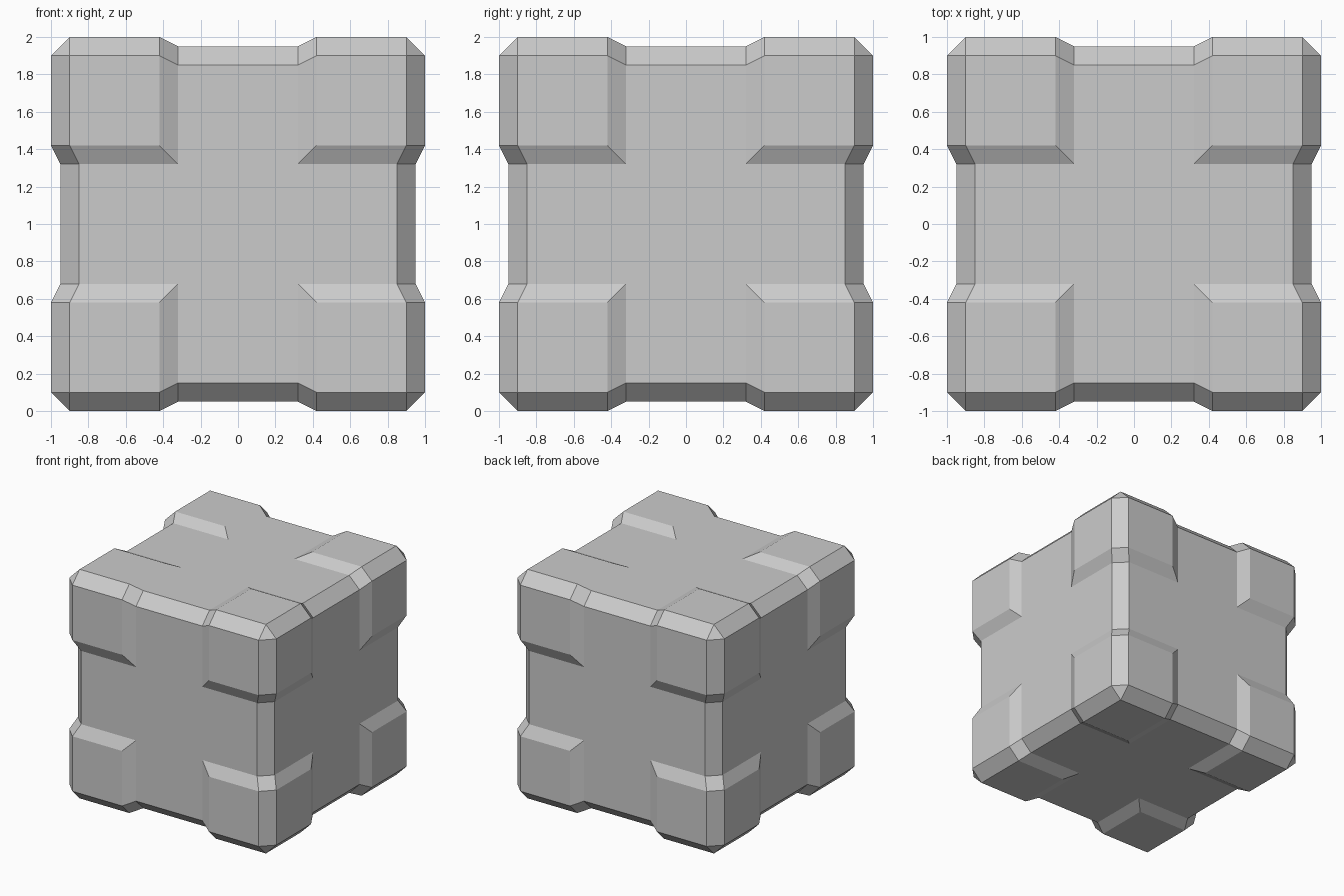
import bpy, bmesh
from mathutils import Vector
from itertools import product

if "Cube" in bpy.data.objects:
    bpy.data.objects.remove(bpy.data.objects["Cube"])

# Key measures: half size, groove floor, pad edge, groove edge, chamfer width
H, F, P, G, C = 1.0, 0.95, 0.42, 0.32, 0.10
HI, FI = H - C, F - C

# Half of a face's groove floor and one ramp up to a corner pad (u, v, height)
floor = [(0, 0, F), (FI, 0, F), (FI, G, F), (G, G, F)]
ramp = [(G, G, F), (FI, G, F), (HI, P, H), (P, P, H)]


def swap(poly):
    return [(v, u, h) for u, v, h in poly]


one_octant = [
    floor, swap(floor), ramp, swap(ramp),
    # raised corner pad
    [(P, P, H), (HI, P, H), (HI, HI, H), (P, HI, H)],
    # chamfered edge: groove, step, pad
    [(FI, 0, F), (F, 0, FI), (F, G, FI), (FI, G, F)],
    [(FI, G, F), (F, G, FI), (H, P, HI), (HI, P, H)],
    [(HI, P, H), (H, P, HI), (H, HI, HI), (HI, HI, H)],
]
corner = [(HI, HI, H), (HI, H, HI), (H, HI, HI)]

bm = bmesh.new()


def add_face(poly, signs):
    bm.faces.new([bm.verts.new([c * s for c, s in zip(p, signs)]) for p in poly])


# Repeat on three axes and mirror into all eight octants
for signs in product((1, -1), repeat=3):
    add_face(corner, signs)
    for turn in range(3):
        for poly in one_octant:
            add_face([p[turn:] + p[:turn] for p in poly], signs)

# Weld, merge coplanar pieces, orient outward, stand on the ground
bmesh.ops.remove_doubles(bm, verts=bm.verts[:], dist=1e-4)
bmesh.ops.dissolve_limit(bm, angle_limit=0.01, verts=bm.verts[:], edges=bm.edges[:])
bmesh.ops.recalc_face_normals(bm, faces=bm.faces[:])
bmesh.ops.translate(bm, verts=bm.verts[:], vec=Vector((0, 0, H)))

mesh = bpy.data.meshes.new("grooved_crate")
bm.to_mesh(mesh)
bm.free()
crate = bpy.data.objects.new("grooved_crate", mesh)
bpy.context.collection.objects.link(crate)
